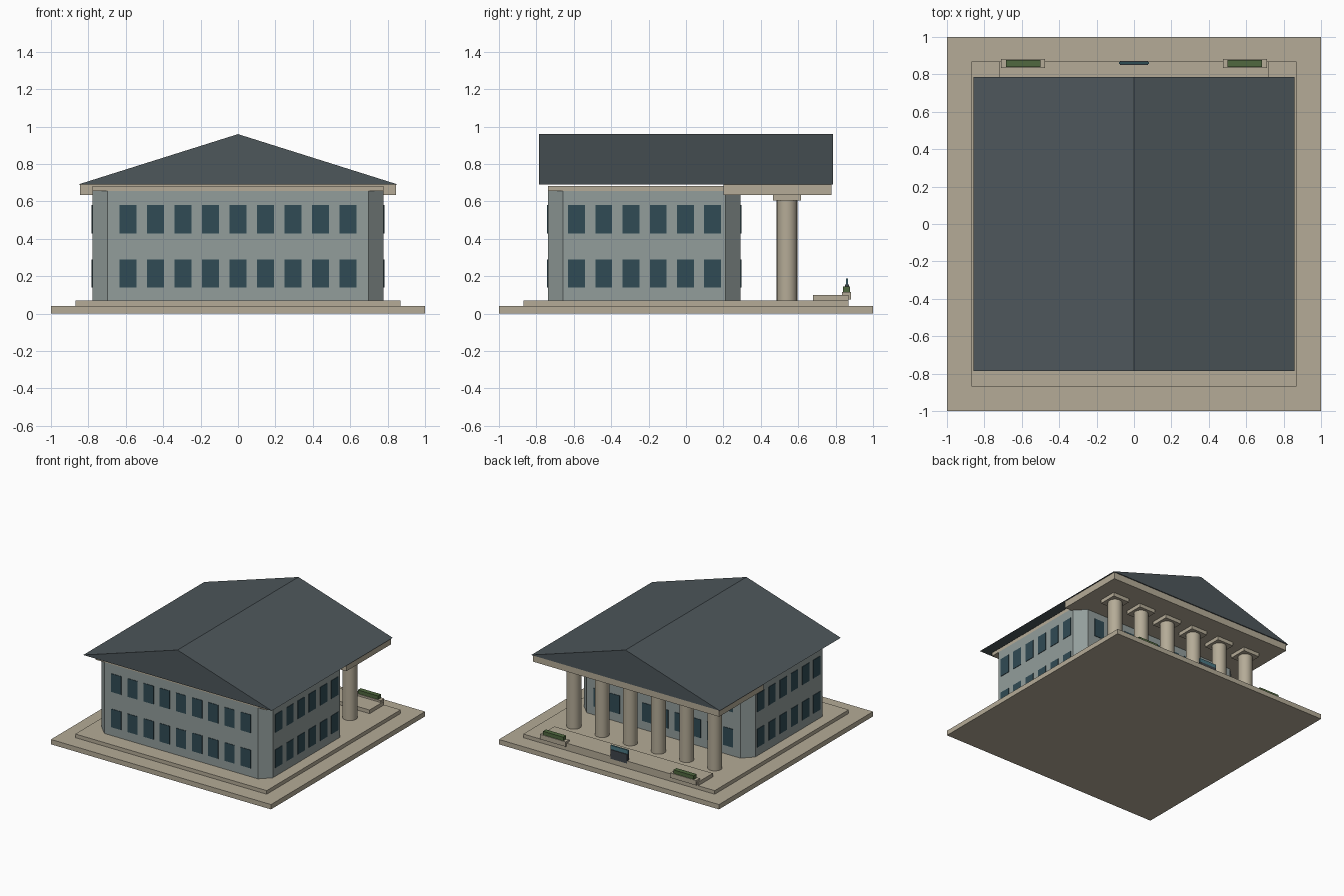
import bpy, bmesh

if "Cube" in bpy.data.objects:
    bpy.data.objects.remove(bpy.data.objects["Cube"])

def material(name, rgb):
    m = bpy.data.materials.new(name)
    m.diffuse_color = (*rgb, 1)
    m.use_nodes = True
    m.node_tree.nodes["Principled BSDF"].inputs["Base Color"].default_value = m.diffuse_color
    return m

STONE = material("stone", (0.46, 0.41, 0.31))
WALL = material("wall", (0.29, 0.34, 0.33))
ROOF = material("roof", (0.075, 0.095, 0.105))
GLASS = material("glass", (0.03, 0.07, 0.09))
HEDGE = material("hedge", (0.08, 0.14, 0.05))
DARK = material("dark_panel", (0.05, 0.06, 0.07))
TEAL = material("teal", (0.07, 0.19, 0.23))

def finish(name, bm, mat):
    bmesh.ops.recalc_face_normals(bm, faces=bm.faces)
    me = bpy.data.meshes.new(name)
    bm.to_mesh(me)
    bm.free()
    me.materials.append(mat)
    ob = bpy.data.objects.new(name, me)
    bpy.context.collection.objects.link(ob)
    return ob

def add_box(bm, x0, x1, y0, y1, z0, z1):
    vs = bmesh.ops.create_cube(bm, size=1)["verts"]
    for v in vs:
        v.co = (x1 if v.co.x > 0 else x0, y1 if v.co.y > 0 else y0, z1 if v.co.z > 0 else z0)

def boxes(name, mat, *dims):
    bm = bmesh.new()
    for d in dims:
        add_box(bm, *d)
    return finish(name, bm, mat)

def prism(name, mat, profile, direction):
    bm = bmesh.new()
    face = bm.faces.new([bm.verts.new(p) for p in profile])
    geo = bmesh.ops.extrude_face_region(bm, geom=[face])["geom"]
    moved = [g for g in geo if isinstance(g, bmesh.types.BMVert)]
    bmesh.ops.translate(bm, verts=moved, vec=direction)
    return finish(name, bm, mat)

# Stepped ground slabs and entrance step
boxes("ground_slab", STONE, (-1, 1, -1, 1, 0, 0.04))
boxes("plinth", STONE, (-0.87, 0.87, -0.87, 0.87, 0.04, 0.07))
boxes("entrance_step", STONE, (-0.72, 0.72, 0.68, 0.87, 0.07, 0.10))

# Main block with chamfered corners
X, Y0, Y1, C = 0.778, -0.738, 0.292, 0.08
outline = [(-X + C, Y0), (X - C, Y0), (X, Y0 + C), (X, Y1 - C),
           (X - C, Y1), (-X + C, Y1), (-X, Y1 - C), (-X, Y0 + C)]
prism("main_walls", WALL, [(x, y, 0.07) for x, y in outline], (0, 0, 0.585))
boxes("cornice", STONE, (-X, X, Y0, Y1, 0.655, 0.683))

# Windows: two storeys on all four sides
W, T = 0.045, 0.004
panes = []
for z in (0.14, 0.43):
    for i in range(9):
        x = (i - 4) * 0.147
        for y in (Y0, Y1):
            panes.append((x - W, x + W, y - T, y + T, z, z + 0.15))
    for i in range(6):
        y = -0.585 + i * 0.1455
        for x in (-X, X):
            panes.append((x - T, x + T, y - W, y + W, z, z + 0.15))
boxes("windows", GLASS, *panes)

# Portico beam, columns and capitals
boxes("portico_beam", STONE, (-0.845, 0.845, 0.20, 0.777, 0.635, 0.69))
caps = []
for i in range(6):
    x = -0.64 + i * 0.256
    bpy.ops.mesh.primitive_cylinder_add(vertices=24, radius=0.055, depth=0.535,
                                        location=(x, 0.54, 0.3375))
    col = bpy.context.object
    col.name = f"column_{i + 1}"
    col.data.materials.append(STONE)
    bpy.ops.object.shade_smooth_by_angle()
    caps.append((x - 0.075, x + 0.075, 0.465, 0.615, 0.605, 0.635))
boxes("capitals", STONE, *caps)

# Gable roof
prism("gable_roof", ROOF, [(-0.857, -0.785, 0.69), (0.857, -0.785, 0.69), (0, -0.785, 0.96)],
      (0, 1.57, 0))

# Planters with hedges
boxes("planters", STONE, *[(c - 0.118, c + 0.118, 0.835, 0.883, 0.075, 0.115) for c in (-0.593, 0.593)])
boxes("hedges", HEDGE, *[(c - 0.092, c + 0.092, 0.84, 0.878, 0.115, 0.145) for c in (-0.593, 0.593)])

# Low blank sign between the planters
boxes("sign_base", DARK, (-0.075, 0.075, 0.85, 0.872, 0.08, 0.155))
boxes("sign_top", TEAL, (-0.08, 0.08, 0.855, 0.867, 0.155, 0.188))
